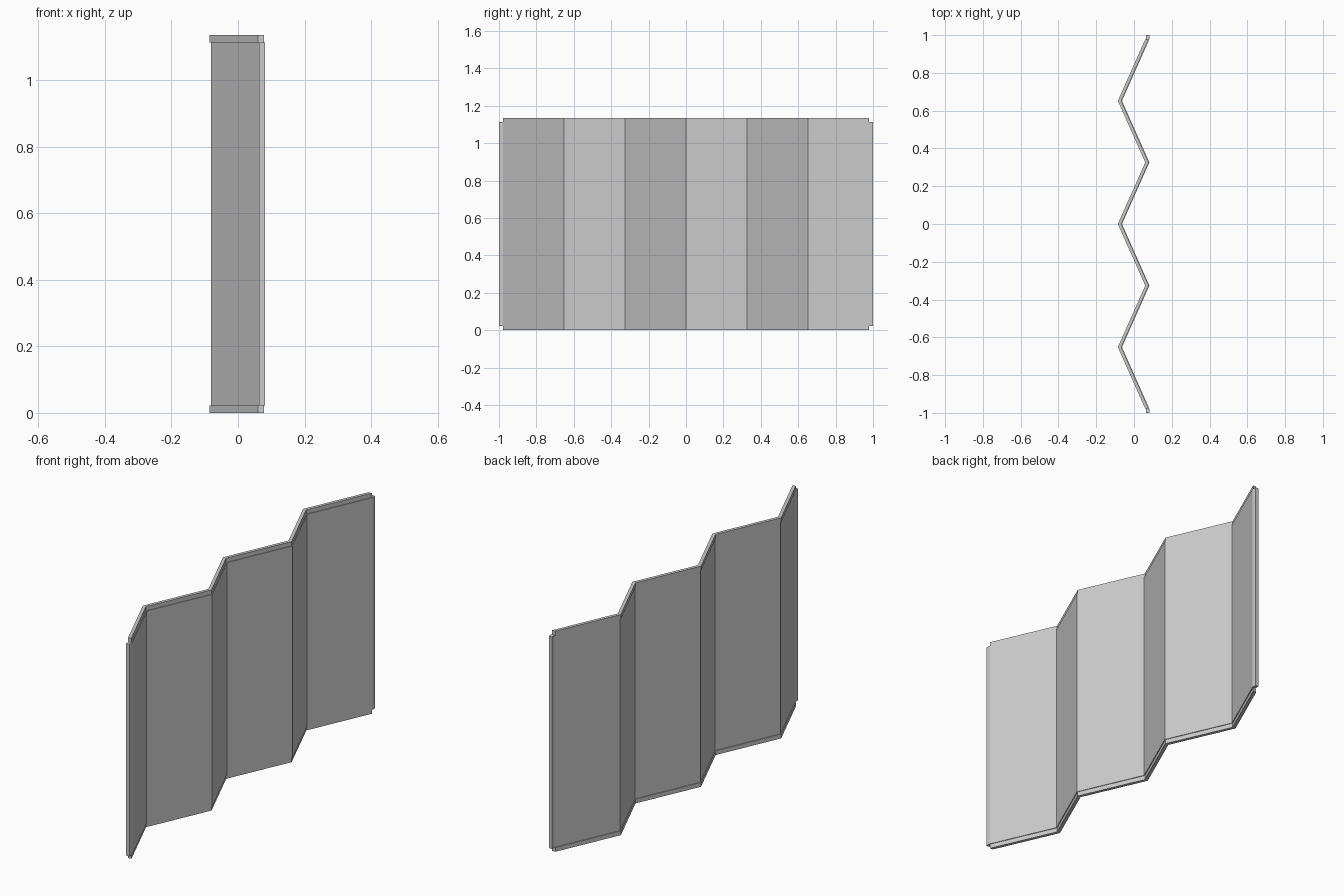
import bpy, bmesh

if "Cube" in bpy.data.objects:
    bpy.data.objects.remove(bpy.data.objects["Cube"])

H, RAIL, T = 1.136, 0.022, 0.018      # height, rail height, wall depth along x
AMP, STEP, END = 0.0725, 0.326, 0.978  # fold amplitude, fold spacing, last fold


def prism(name, outline, z0, z1):
    """Extrude a closed plan outline from z0 to z1."""
    bm = bmesh.new()
    face = bm.faces.new([bm.verts.new((x, y, z0)) for x, y in outline])
    top = bmesh.ops.extrude_face_region(bm, geom=[face])
    verts = [v for v in top["geom"] if isinstance(v, bmesh.types.BMVert)]
    bmesh.ops.translate(bm, verts=verts, vec=(0, 0, z1 - z0))
    bmesh.ops.recalc_face_normals(bm, faces=bm.faces)
    mesh = bpy.data.meshes.new(name)
    bm.to_mesh(mesh)
    bm.free()
    obj = bpy.data.objects.new(name, mesh)
    bpy.context.collection.objects.link(obj)
    return obj


def zigzag(cx):
    """Folded strip of depth T, centred on cx."""
    path = [(cx + (AMP if i % 2 == 0 else -AMP), -END + i * STEP) for i in range(7)]
    return ([(x - T / 2, y) for x, y in path]
            + [(x + T / 2, y) for x, y in reversed(path)])


# folded panels
prism("folded_panels", zigzag(0.0), RAIL, H - RAIL)

# rails along the bottom and top, set slightly back
prism("bottom_rail", zigzag(-0.004), 0, RAIL)
prism("top_rail", zigzag(-0.004), H - RAIL, H)

# straight end posts
for side, label in ((-1, "front"), (1, "back")):
    x0, x1 = AMP - T / 2, AMP + T / 2
    y0, y1 = side * END, side * 1.0
    prism(label + "_end_post", [(x0, y0), (x1, y0), (x1, y1), (x0, y1)], RAIL, H - RAIL)
